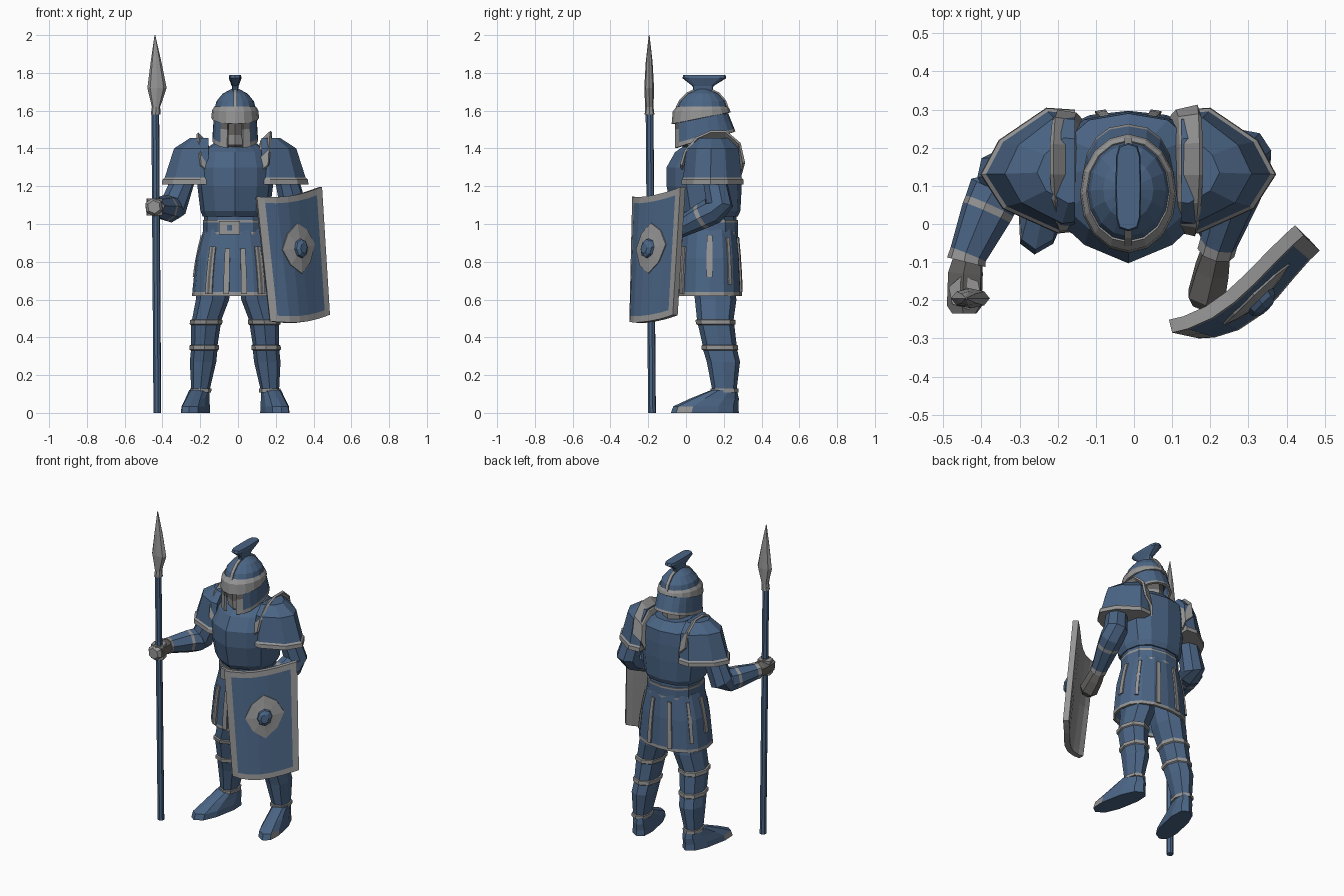
import bpy, bmesh
from math import sin, cos, pi, radians, copysign
from mathutils import Vector

if "Cube" in bpy.data.objects:
    bpy.data.objects.remove(bpy.data.objects["Cube"])

CX = -0.015  # body centre line


def material(name, rgb):
    m = bpy.data.materials.new(name)
    m.use_nodes = True
    m.diffuse_color = (*rgb, 1)
    m.node_tree.nodes["Principled BSDF"].inputs["Base Color"].default_value = (*rgb, 1)
    return m


MATS = [material("dark_grey", (0.13, 0.125, 0.12)),
        material("steel_blue", (0.07, 0.13, 0.235)),
        material("trim_grey", (0.3, 0.3, 0.3))]
DARK, BLUE, GREY = range(3)


def skin(name, rows, paint=BLUE, closed=True, caps=True, thick=0, back=0):
    """Join rows of points into a surface; paint is an index or a rule(row, column)."""
    bm = bmesh.new()
    vs = [[bm.verts.new(p) for p in row] for row in rows]
    n = len(rows[0])
    for r in range(len(rows) - 1):
        for c in range(n if closed else n - 1):
            d = (c + 1) % n
            f = bm.faces.new((vs[r][c], vs[r][d], vs[r + 1][d], vs[r + 1][c]))
            f.material_index = paint(r, c) if callable(paint) else paint
    if closed and caps:
        for ring, r in ((vs[0], 0), (vs[-1], len(rows) - 2)):
            f = bm.faces.new(ring)
            f.material_index = paint(r, 0) if callable(paint) else paint
        bmesh.ops.recalc_face_normals(bm, faces=bm.faces)
    me = bpy.data.meshes.new(name)
    bm.to_mesh(me)
    bm.free()
    for m in MATS:
        me.materials.append(m)
    ob = bpy.data.objects.new(name, me)
    bpy.context.collection.objects.link(ob)
    if thick:
        s = ob.modifiers.new("thickness", "SOLIDIFY")
        s.thickness, s.offset, s.material_offset = thick, -1, back
    return ob


def power(v, p):
    return copysign(abs(v) ** p, v)


def oval(x, y, z, rx, ry, a, p=1.0):
    return Vector((x + rx * power(sin(a), p), y - ry * power(cos(a), p), z))


def loft(name, rings, n=8, p=1.0, paint=BLUE, keel=0.0, **kw):
    """Stack of horizontal ovals (x, y, z, rx, ry); keel sharpens the front."""
    rows = [[oval(*r, 2 * pi * k / n, p) for k in range(n)] for r in rings]
    for row in rows:
        row[0].y -= keel
    return skin(name, rows, paint, **kw)


def limb(name, pts, n=8, paint=BLUE):
    """Tube through (x, y, z, radius) points."""
    rows = []
    for i, q in enumerate(pts):
        a, b = pts[max(i - 1, 0)], pts[min(i + 1, len(pts) - 1)]
        d = Vector(b[:3]) - Vector(a[:3])
        u = d.cross(Vector((1, 0.2, 0.1))).normalized()
        w = d.cross(u).normalized()
        rows.append([Vector(q[:3]) + q[3] * (u * cos(2 * pi * k / n) + w * sin(2 * pi * k / n))
                     for k in range(n)])
    return skin(name, rows, paint)


# Torso
loft("abdomen", [(CX, .125, .94, .165, .145), (CX, .125, 1.1, .165, .14)], 12, .85)
loft("breastplate", [(CX, .125, 1.04, .172, .15), (CX, .12, 1.07, .184, .168),
                     (CX, .11, 1.2, .2, .185), (CX, .11, 1.3, .2, .185),
                     (CX, .13, 1.38, .18, .16), (CX, .14, 1.43, .11, .1)],
     12, .8, keel=.028)
loft("belt", [(CX, .125, z, .17, .15) for z in (.945, .958, 1.007, 1.02)], 12, .85,
     lambda r, c: BLUE if r == 1 else GREY)
loft("buckle", [(CX - .03, -.027, .945, .06, .012), (CX - .03, -.027, 1.015, .06, .012)],
     6, .4, GREY)
loft("buckle_stud", [(CX - .03, -.04, .965, .014, .006), (CX - .03, -.04, .995, .014, .006)], 6)

# Skirt with hem and hanging straps
SKIRT = [(CX, .125, .62, .228, .172), (CX, .125, .64, .227, .171),
         (CX, .125, .82, .208, .163), (CX, .125, .97, .168, .147)]
loft("skirt", SKIRT, 16, .85, lambda r, c: GREY if r == 0 else BLUE, caps=False, thick=.015)


def skirt_point(a, z):
    t = (z - .62) / .35
    return oval(CX, .125, z, .234 - .02 * t - .04 * t * t, .179 - .008 * t - .016 * t * t, a, .85)


for i, (deg, low, high, middle) in enumerate([(9, .63, .87, GREY), (34, .63, .88, DARK),
                                              (90, .72, .94, GREY), (125, .68, .93, GREY),
                                              (165, .64, .93, GREY)]):
    half = .1 if middle == DARK else .06
    for s in (1, -1):
        a = radians(deg) * s
        skin(f"strap_{i}_{'left' if s > 0 else 'right'}",
             [[skirt_point(a + e * half, low + (high - low) * t) for e in (-1, -.35, .35, 1)]
              for t in (0, .33, .67, 1)],
             lambda r, c: middle if c == 1 else GREY, closed=False, thick=.009)

# Parts that repeat on both sides
HEM = [(.14, -.02), (.185, -.025), (.33, .04), (.388, .13), (.34, .22), (.215, .305), (.14, .3)]
for s, side in ((1, "left"), (-1, "right")):
    def X(off):
        return CX + s * off

    loft(side + "_leg", [(X(off), y, z, rx, ry) for off, y, z, rx, ry in [
        (.11, .14, .72, .09, .11), (.12, .157, .6, .088, .11), (.15, .155, .495, .078, .097),
        (.153, .155, .492, .086, .106), (.155, .158, .47, .086, .104), (.155, .16, .465, .078, .096),
        (.163, .178, .36, .07, .09), (.163, .178, .357, .078, .097), (.164, .18, .335, .078, .097),
        (.164, .182, .33, .07, .09), (.17, .198, .27, .07, .088), (.183, .203, .13, .05, .066),
        (.183, .203, .128, .057, .074), (.184, .203, .108, .057, .074)]],
        8, .9, lambda r, c: GREY if r in (2, 3, 4, 6, 7, 8, 11, 12) else BLUE)

    # Boot, toes turned out
    rows = [[oval(0, y, z, rx, ry, 2 * pi * k / 10, .8) for k in range(10)]
            for y, z, rx, ry in [(.1, 0, .066, .18), (.105, .035, .064, .172),
                                 (.15, .075, .056, .13), (.2, .12, .05, .07)]]
    for p in (q for row in rows for q in row):
        p.x = X(.19 + .2 * (.2 - p.y) + p.x)
    skin(side + "_boot", rows, lambda r, c: GREY if r == 0 and c == 1 else BLUE)

    # Faceted shoulder plate with flared hem
    skin(side + "_shoulder_plate",
         [[(X(.14 + (x - .14) * sx), .14 + (y - .14) * sy, z) for x, y in HEM]
          for z, sx, sy in [(1.21, 1, 1), (1.235, .99, .99), (1.245, .94, .94),
                            (1.4, .74, .84), (1.455, .4, .52)]],
         lambda r, c: GREY if r < 2 else BLUE)

    # Standing neck guard
    arc = [(-.02, 1.3, .13), (0, 1.37, .136), (.06, 1.44, .142), (.13, 1.472, .146),
           (.21, 1.472, .146), (.28, 1.41, .142), (.3, 1.31, .136)]
    skin(side + "_neck_guard",
         [[(X(x - .015), .14 + (y - .14) * .85, z - .09) for y, z, x in arc],
          [(X(x), .14 + (y - .14) * .95, z - .035) for y, z, x in arc],
          [(X(x + .05), y, z + .012) for y, z, x in arc]], GREY, closed=False, thick=.014)

# Arms and gloves
cuff = lambda r, c: GREY if r in (4, 6) else BLUE
limb("right_arm", [(-.24, .14, 1.36, .055), (-.295, .14, 1.22, .064), (-.345, .125, 1.085, .073),
                   (-.36, .09, 1.08, .073), (-.379, .047, 1.083, .069), (-.387, .03, 1.084, .068),
                   (-.435, -.08, 1.09, .05), (-.44, -.1, 1.09, .052)], 8, cuff)
limb("right_glove", [(-.435, -.09, 1.09, .042), (-.442, -.13, 1.09, .05),
                     (-.445, -.215, 1.09, .05), (-.445, -.235, 1.09, .035)], 6,
     lambda r, c: GREY if r == 2 else DARK)
limb("right_knuckles", [(-.443, -.18, 1.045, .045), (-.443, -.18, 1.135, .045)], 6, GREY)
limb("left_arm", [(.205, .14, 1.36, .055), (.262, .155, 1.22, .064), (.29, .178, 1.1, .072),
                  (.285, .14, 1.07, .073), (.27, .092, 1.045, .069), (.264, .073, 1.035, .067),
                  (.222, -.05, .97, .05), (.215, -.075, .957, .05)], 8, cuff)
limb("left_glove", [(.218, -.06, .965, .04), (.205, -.12, .925, .05),
                    (.19, -.19, .89, .055), (.185, -.215, .88, .035)], 6, DARK)

# Head and helmet
loft("face", [(CX, .11, 1.36, .075, .08), (CX, .09, 1.42, .085, .12),
              (CX, .09, 1.47, .09, .125), (CX, .09, 1.55, .09, .12)],
     8, paint=lambda r, c: GREY if r == 1 else DARK)
loft("helmet_dome", [(CX, .085, 1.53, .108, .132), (CX, .085, 1.6, .112, .136),
                     (CX, .088, 1.65, .099, .12), (CX, .09, 1.69, .066, .08),
                     (CX, .09, 1.715, .02, .025)], 16)
brow = [[oval(CX, y, z - d * (1 + cos(a)), rx, ry, a)
         for a in (2 * pi * k / 16 for k in range(16))]
        for y, z, d, rx, ry in [(.08, 1.592, .031, .127, .156), (.08, 1.61, .007, .122, .15),
                                (.085, 1.622, 0, .11, .134)]]
skin("helmet_brow_band", brow, GREY, caps=False, thick=.01)

COLS = 16
guard = []
for t in (0, .15, .6, 1):
    row = []
    for k in range(COLS + 1):
        a = radians(17 + 326 * k / COLS)
        low = 1.49 - .045 * (1 + cos(a))
        depth = .155 if cos(a) > 0 else .172 - .038 * t
        high = 1.585 - .01 * (1 + cos(a))
        row.append(oval(CX, .09, low + (high - low) * t, .122 - .008 * t, depth, a, .85))
    guard.append(row)


def guard_paint(r, c):
    edge = c in (0, COLS - 1)
    if edge and r == 2:
        return DARK
    return GREY if edge or r == 0 else BLUE


skin("helmet_cheek_and_neck_guard", guard, guard_paint, closed=False, thick=.014)
skin("helmet_ridge", [[(CX + e, y, z) for e in (-.01, .01)] for y, z in
                      ((-.058, 1.61), (-.037, 1.655), (.005, 1.697), (.06, 1.722), (.12, 1.722),
                       (.175, 1.697), (.212, 1.655), (.228, 1.61))], GREY, closed=False, thick=.009)
loft("crest", [(CX, .09, 1.7, .014, .05), (CX, .09, 1.73, .018, .055),
               (CX, .097, 1.772, .034, .116), (CX, .097, 1.788, .031, .112)], 12, .5)

# Spear
limb("spear_shaft", [(-.427, -.18, 0, .021), (-.438, -.193, 1.6, .021)], 8)
loft("spear_head", [(-.436, -.193, 1.58, .026, .026), (-.434, -.194, 1.62, .022, .022),
                    (-.429, -.195, 1.72, .051, .026), (-.434, -.195, 1.86, .028, .018),
                    (-.44, -.195, 2.0, .002, .002)], 8, paint=GREY)

# Curved shield, bent more on its inner side
LOW_IN, LOW_OUT = Vector((.17, -.3, .485)), Vector((.487, -.07, .52))
TOP_IN, TOP_OUT = Vector((.1, -.285, 1.145)), Vector((.445, -.03, 1.197))
OUT = Vector((.59, -.8, 0))


def shield_point(u, v, lift=0.0):
    a, b = (u + 1) / 2, (v + 1) / 2
    p = LOW_IN.lerp(LOW_OUT, a).lerp(TOP_IN.lerp(TOP_OUT, a), b)
    bulge = 1 - u * u
    return p + OUT * ((.042 - .012 * b) * bulge * (1 - .8 * u) + lift) - Vector((0, 0, .02 * bulge))


US = (-1, -.82, -.5, -.17, .17, .5, .82, 1)
VS = (-1, -.9, 0, .9, 1)
skin("shield", [[shield_point(u, v) for u in US] for v in VS],
     lambda r, c: GREY if r in (0, 3) or c in (0, 6) else BLUE,
     closed=False, thick=.035, back=1)


def shield_disc(name, rings, n, paint, star=0.0):
    rows = [[shield_point(.05 + size * .56 * cos(a) * k, .16 + size * .4 * sin(a) * k, lift)
             for i in range(n)
             for a, k in [(2 * pi * i / n, 1 - star * (i % 2))]] for size, lift in rings]
    skin(name, rows, paint)


shield_disc("shield_star_plate", [(1, -.006), (1, .006), (.65, .01), (.35, .015)], 8, GREY, .12)
shield_disc("shield_boss", [(.4, .008), (.36, .028), (.2, .042)], 8, BLUE)
